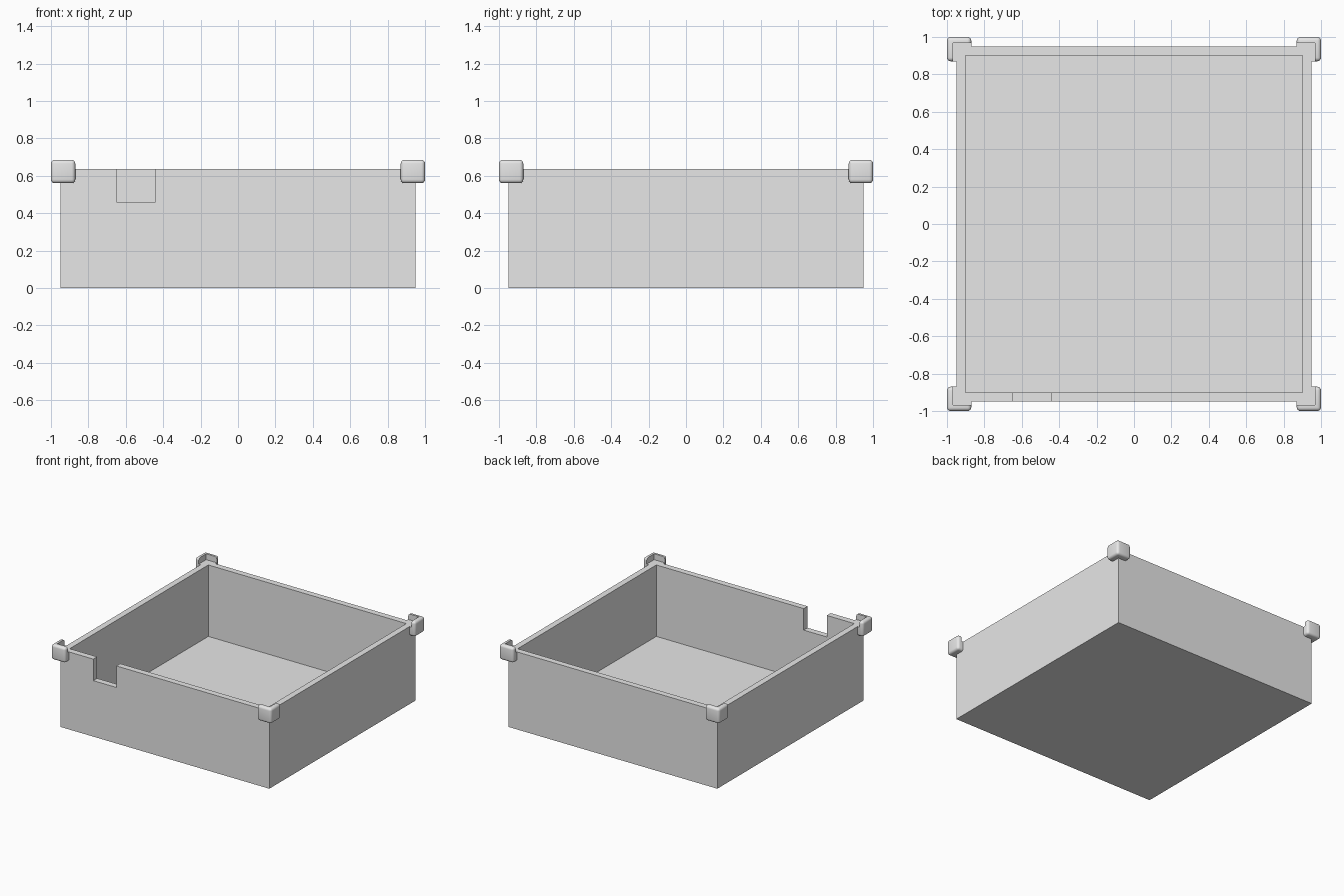
import bpy
import bmesh

cube = bpy.data.objects.get("Cube")
if cube:
    bpy.data.objects.remove(cube, do_unlink=True)

GREY = bpy.data.materials.new("light grey")
GREY.use_nodes = True
GREY.diffuse_color = (0.8, 0.8, 0.8, 1)
GREY.node_tree.nodes["Principled BSDF"].inputs["Base Color"].default_value = (0.8, 0.8, 0.8, 1)

HALF = 0.95     # outer half width of the tray
INNER = 0.90    # inner half width
POCKET = 0.967  # half width of the stacking pocket in the corner blocks
RIM = 0.637
FLOOR = 0.05


def block(name, low, high, bevel=0):
    """Axis-aligned box between two corners, with optional rounded edges."""
    bm = bmesh.new()
    bmesh.ops.create_cube(bm, size=1)
    for v in bm.verts:
        v.co = [(a + b) / 2 + c * (b - a) for a, b, c in zip(low, high, v.co)]
    if bevel:
        bmesh.ops.bevel(bm, geom=bm.edges[:], offset=bevel, segments=4,
                        profile=0.5, affect='EDGES')
    mesh = bpy.data.meshes.new(name)
    bm.to_mesh(mesh)
    bm.free()
    mesh.materials.append(GREY)
    obj = bpy.data.objects.new(name, mesh)
    bpy.context.collection.objects.link(obj)
    return obj


def cut(obj, low, high):
    """Subtract a box from an object."""
    cutter = block("cutter", low, high)
    cutter.hide_render = True
    mod = obj.modifiers.new("cut", 'BOOLEAN')
    mod.operation = 'DIFFERENCE'
    mod.solver = 'EXACT'
    mod.object = cutter
    select(obj)
    bpy.ops.object.modifier_apply(modifier=mod.name)
    bpy.data.objects.remove(cutter, do_unlink=True)


def select(obj):
    bpy.ops.object.select_all(action='DESELECT')
    obj.select_set(True)
    bpy.context.view_layer.objects.active = obj


# Open tray with a notch in the front wall
tray = block("tray", (-HALF, -HALF, 0), (HALF, HALF, RIM))
cut(tray, (-INNER, -INNER, FLOOR), (INNER, INNER, 1))
cut(tray, (-0.65, -1, 0.46), (-0.44, -0.85, 1))

# Rounded corner blocks, hollowed to hold the tray and one stacked above it
for side, sx in (("right", -1), ("left", 1)):
    for end, sy in (("front", -1), ("back", 1)):
        xs = sorted((sx * 0.87, sx))
        ys = sorted((sy * 0.87, sy))
        corner = block(f"{end}_{side}_corner_block",
                       (xs[0], ys[0], 0.56), (xs[1], ys[1], 0.685), 0.02)
        cut(corner, (-HALF, -HALF, 0), (HALF, HALF, 1))
        cut(corner, (-POCKET, -POCKET, RIM), (POCKET, POCKET, 1))
        select(corner)
        bpy.ops.object.shade_smooth_by_angle()
